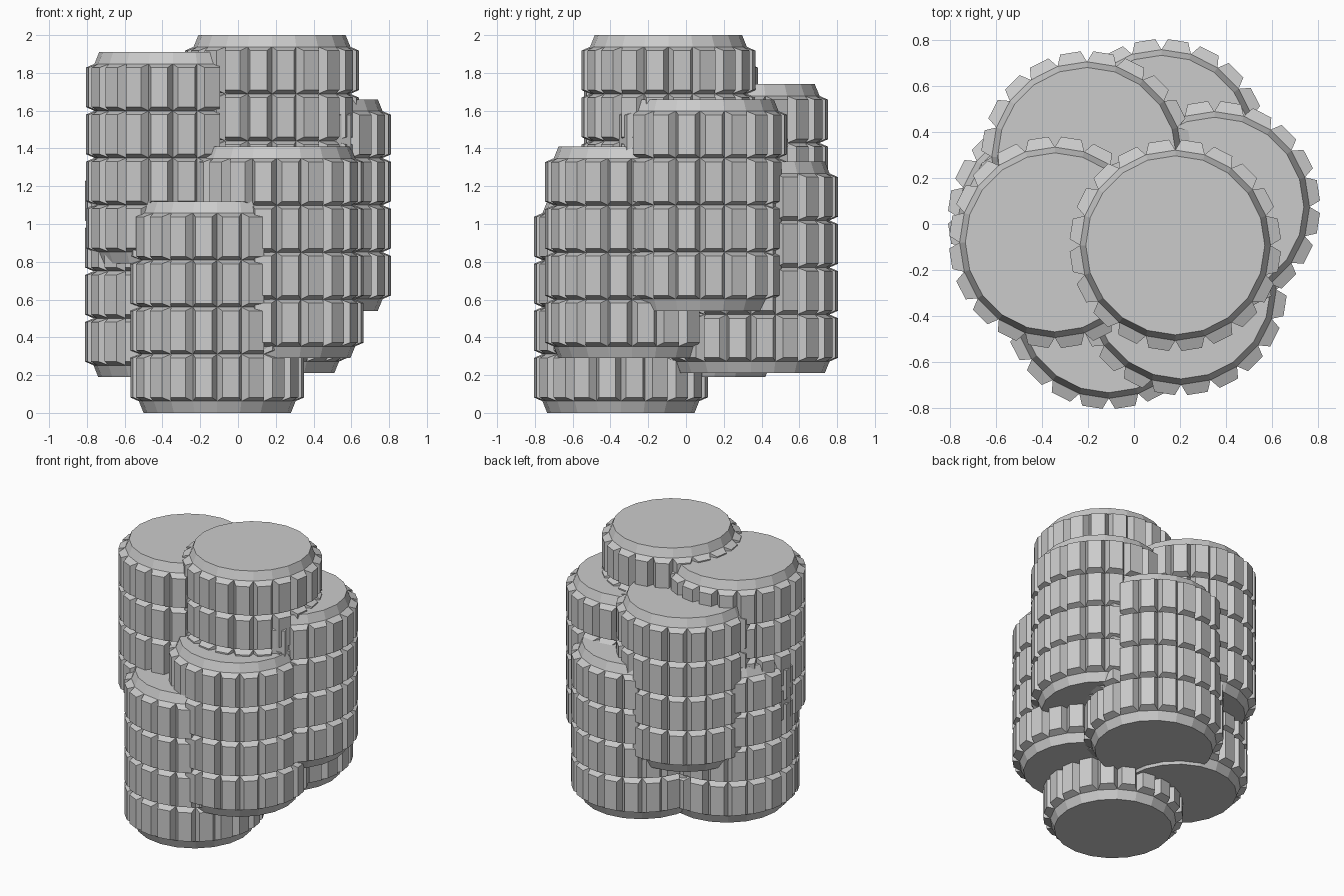
import bpy
from math import cos, sin, pi

if "Cube" in bpy.data.objects:
    bpy.data.objects.remove(bpy.data.objects["Cube"])

SIDES, ROWS = 20, 4
HEIGHT, CAP = 1.12, 0.062          # roll height, bevelled cap height
R_FACE, R_CORE = 0.39, 0.415       # cap face and core corner radius
TOOTH_R, TOOTH_W = 0.459, 0.045    # tooth outer face distance and half width
TOOTH_GAP = 0.02                   # tooth inset from each row edge
ROW_H = (HEIGHT - 2 * CAP) / ROWS


def roll_mesh():
    verts, faces = [], []
    # core rings: bottom face, row seams, top face
    levels = [(0, R_FACE)]
    levels += [(CAP + i * ROW_H, R_CORE) for i in range(ROWS + 1)]
    levels += [(HEIGHT, R_FACE)]
    for z, r in levels:
        for k in range(SIDES):
            a = 2 * pi * k / SIDES
            verts.append((r * cos(a), r * sin(a), z))
    faces.append(list(range(SIDES))[::-1])
    last = (len(levels) - 1) * SIDES
    faces.append([last + k for k in range(SIDES)])
    for i in range(len(levels) - 1):
        for k in range(SIDES):
            n = (k + 1) % SIDES
            base = [i * SIDES + k, i * SIDES + n,
                    (i + 1) * SIDES + n, (i + 1) * SIDES + k]
            if i in (0, len(levels) - 2):      # bevelled caps
                faces.append(base)
                continue
            # tapered tooth standing on every wall panel
            a = 2 * pi * (k + 0.5) / SIDES
            z0, z1 = levels[i][0] + TOOTH_GAP, levels[i + 1][0] - TOOTH_GAP
            s = len(verts)
            for w, z in ((-1, z0), (1, z0), (1, z1), (-1, z1)):
                w *= TOOTH_W
                verts.append((TOOTH_R * cos(a) - w * sin(a),
                              TOOTH_R * sin(a) + w * cos(a), z))
            faces.append([s, s + 1, s + 2, s + 3])
            for j in range(4):
                m = (j + 1) % 4
                faces.append([base[j], base[m], s + m, s + j])
    mesh = bpy.data.meshes.new("ribbed_roll")
    mesh.from_pydata(verts, [], faces)
    mesh.update()
    return mesh


# overlapping rolls climbing in a cluster: x, y, base height
ROLLS = {
    "roll_front_bottom": (-0.11, -0.345, 0.0),
    "roll_left_low": (-0.35, 0.03, 0.19),
    "roll_back_low": (0.12, 0.345, 0.21),
    "roll_front_right": (0.205, -0.285, 0.29),
    "roll_right": (0.35, 0.075, 0.54),
    "roll_back_left": (-0.205, 0.292, 0.62),
    "roll_left_high": (-0.345, -0.08, 0.79),
    "roll_top": (0.18, -0.093, 0.88),
}
mesh = roll_mesh()
for name, pos in ROLLS.items():
    ob = bpy.data.objects.new(name, mesh)
    ob.location = pos
    bpy.context.collection.objects.link(ob)
